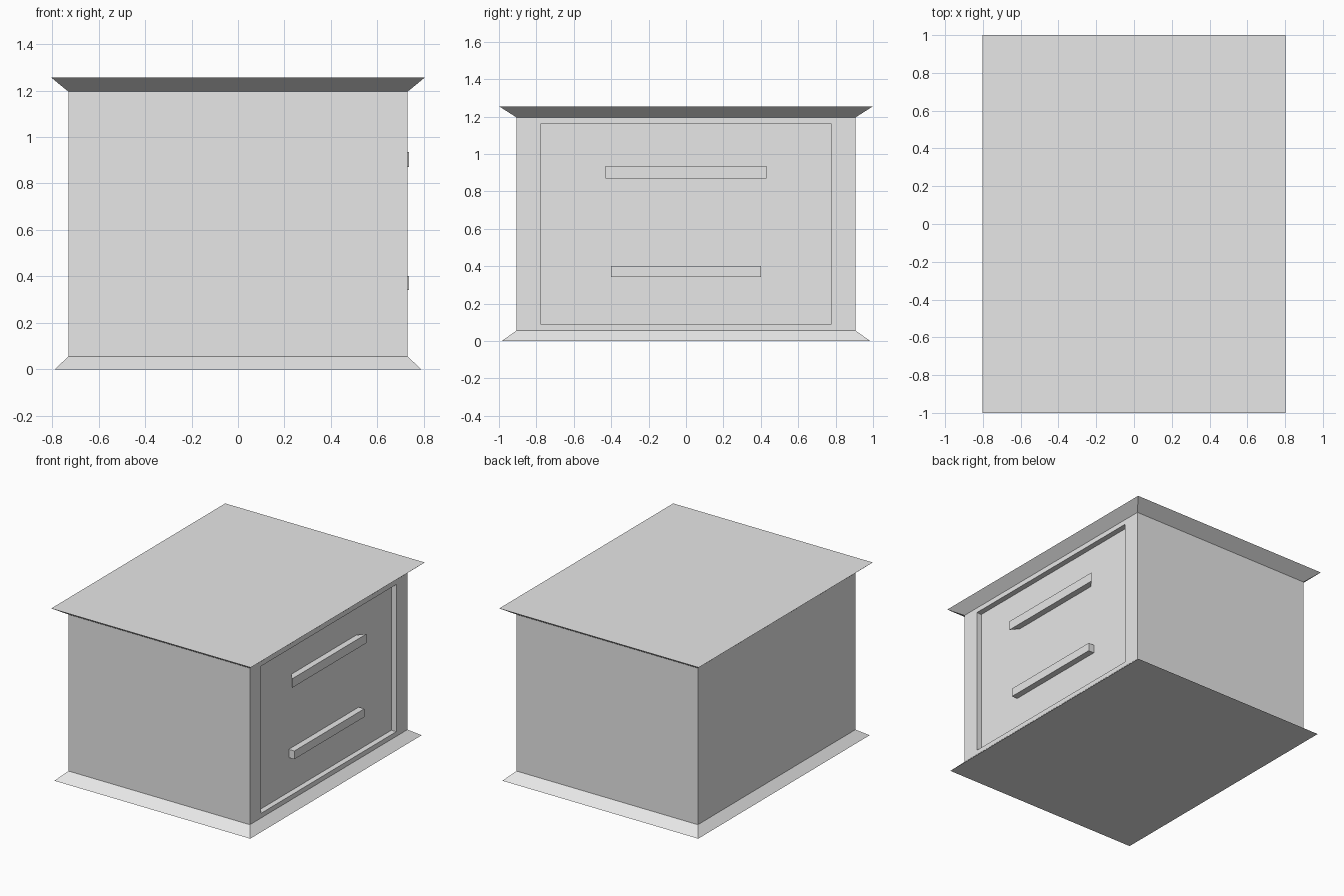
import bpy
import bmesh

cube = bpy.data.objects.get("Cube")
if cube:
    bpy.data.objects.remove(cube, do_unlink=True)

# Single plain grey finish
GREY = (0.8, 0.8, 0.8, 1.0)
grey = bpy.data.materials.new("plain_grey")
grey.use_nodes = True
grey.diffuse_color = GREY
grey.node_tree.nodes["Principled BSDF"].inputs["Base Color"].default_value = GREY

FACE_X = 0.73      # drawer side of the body
PANEL_X = 0.69     # recessed drawer panel


def finish(bm, name):
    bmesh.ops.recalc_face_normals(bm, faces=bm.faces)
    mesh = bpy.data.meshes.new(name)
    bm.to_mesh(mesh)
    bm.free()
    mesh.materials.append(grey)
    obj = bpy.data.objects.new(name, mesh)
    bpy.context.collection.objects.link(obj)
    return obj


def loft(bm, rings):
    """Join matching rings of points into a closed solid."""
    loops = [[bm.verts.new(p) for p in ring] for ring in rings]
    for low, high in zip(loops, loops[1:]):
        for i in range(4):
            j = (i + 1) % 4
            bm.faces.new((low[i], low[j], high[j], high[i]))
    bm.faces.new(loops[0])
    bm.faces.new(loops[-1])


def level(x, y, z):
    return [(-x, -y, z), (x, -y, z), (x, y, z), (-x, y, z)]


# Cabinet: flared plinth, straight body and flared top
bm = bmesh.new()
loft(bm, [level(0.788, 0.985, 0), level(FACE_X, 0.906, 0.056),
          level(FACE_X, 0.906, 1.195), level(0.803, 1.0, 1.255)])
bmesh.ops.recalc_face_normals(bm, faces=bm.faces)

# Recessed drawer panel in the +x side
side = next(f for f in bm.faces if f.normal.x > 0.99)
bmesh.ops.inset_individual(bm, faces=[side], thickness=0.03)
for v in side.verts:
    v.co.y = 0.777 if v.co.y > 0 else -0.777
    v.co.z = 1.16 if v.co.z > 0.6 else 0.09
panel = bmesh.ops.extrude_discrete_faces(bm, faces=[side])["faces"][0]
for v in panel.verts:
    v.co.x = PANEL_X
finish(bm, "cabinet")


# Drawer handles; the ends of the upper one taper towards the panel
def handle(name, z, half_height, front_half, back_half):
    def ring(x, y):
        return [(x, -y, z - half_height), (x, y, z - half_height),
                (x, y, z + half_height), (x, -y, z + half_height)]
    bm = bmesh.new()
    loft(bm, [ring(PANEL_X, back_half), ring(0.735, front_half)])
    finish(bm, name)


handle("upper_handle", 0.903, 0.033, 0.43, 0.372)
handle("lower_handle", 0.371, 0.03, 0.402, 0.402)
